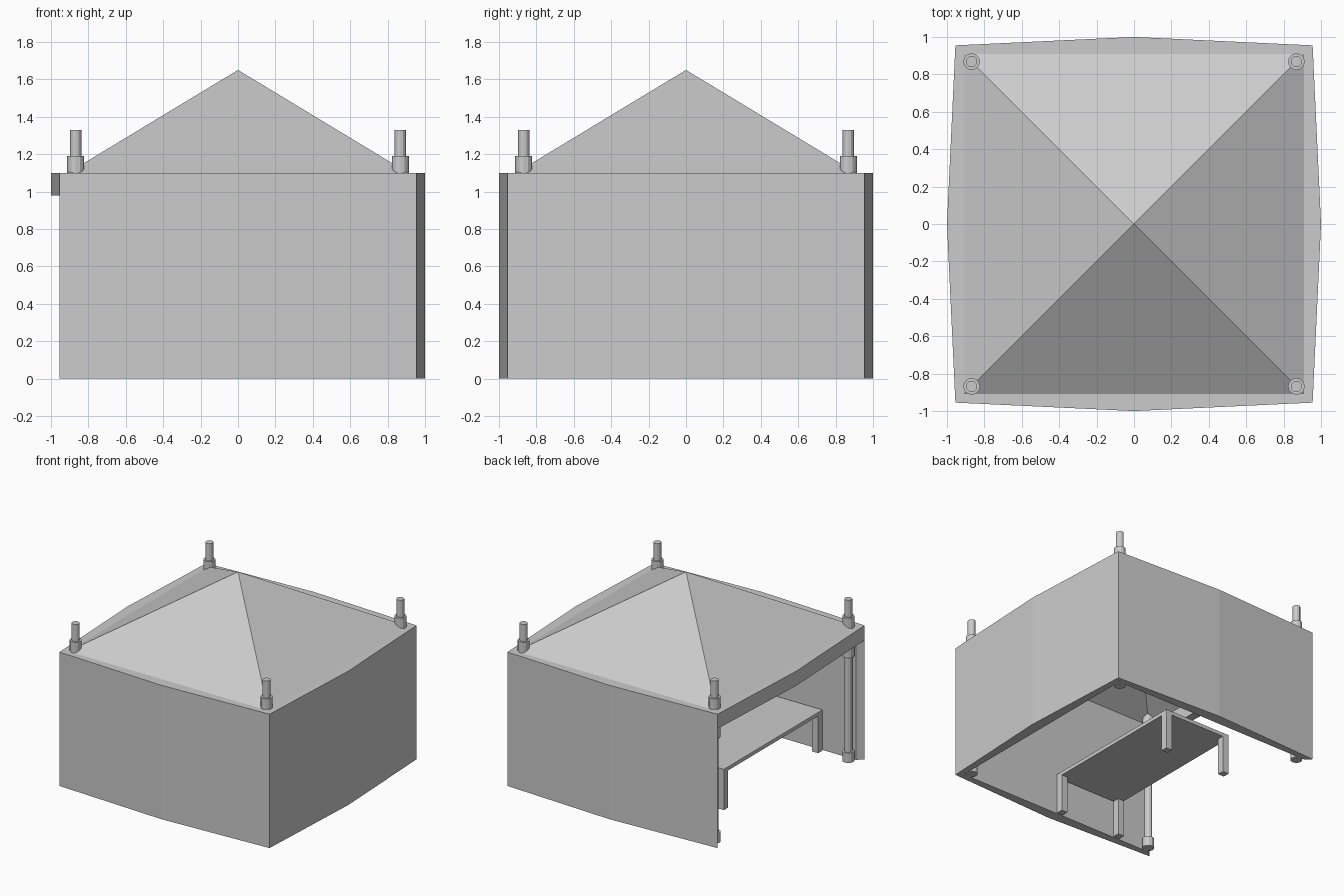
import bpy, bmesh
from math import pi
from mathutils import Matrix

if "Cube" in bpy.data.objects:
    bpy.data.objects.remove(bpy.data.objects["Cube"])

INNER, CORNER, MID, EAVE = 0.91, 0.955, 1.0, 1.10


def finish(bm, name):
    bmesh.ops.recalc_face_normals(bm, faces=bm.faces)
    mesh = bpy.data.meshes.new(name)
    bm.to_mesh(mesh)
    bm.free()
    obj = bpy.data.objects.new(name, mesh)
    bpy.context.collection.objects.link(obj)
    return obj


def panel(name, z0, z1, angle):
    """Wall slab: straight inside, bowed outside, mitred at the corners."""
    bm = bmesh.new()
    plan = [(-CORNER, -CORNER), (0, -MID), (CORNER, -CORNER), (INNER, -INNER), (-INNER, -INNER)]
    face = bm.faces.new([bm.verts.new((x, y, z0)) for x, y in plan])
    top = bmesh.ops.extrude_face_region(bm, geom=[face])["geom"]
    bmesh.ops.translate(bm, vec=(0, 0, z1 - z0),
                        verts=[v for v in top if isinstance(v, bmesh.types.BMVert)])
    bmesh.ops.rotate(bm, verts=bm.verts, matrix=Matrix.Rotation(angle, 3, 'Z'))
    return finish(bm, name)


def box(name, lo, hi):
    bm = bmesh.new()
    bmesh.ops.create_cube(bm, size=1)
    for v in bm.verts:
        v.co = [lo[i] + (v.co[i] + 0.5) * (hi[i] - lo[i]) for i in range(3)]
    return finish(bm, name)


def cylinder(name, x, y, r, z0, z1):
    bm = bmesh.new()
    bmesh.ops.create_cone(bm, cap_ends=True, segments=12, radius1=r, radius2=r, depth=z1 - z0,
                          matrix=Matrix.Translation((x, y, (z0 + z1) / 2)))
    return finish(bm, name)


# Three full walls and a short valance over the open left side
panel("front_wall", 0, EAVE, 0)
panel("right_wall", 0, EAVE, pi / 2)
panel("back_wall", 0, EAVE, pi)
panel("left_valance", 0.98, EAVE, -pi / 2)

# Hollow pyramid roof
bm = bmesh.new()
apex = bm.verts.new((0, 0, 1.65))
base = [bm.verts.new((sx * INNER, sy * INNER, EAVE))
        for sx, sy in ((-1, -1), (1, -1), (1, 1), (-1, 1))]
for i in range(4):
    bm.faces.new((base[i], base[(i + 1) % 4], apex))
finish(bm, "roof")

# Corner posts with top collars and feet
for sx, side in ((-1, "left"), (1, "right")):
    for sy, end in ((-1, "front"), (1, "back")):
        x, y = sx * 0.868, sy * 0.868
        tag = f"{end}_{side}"
        cylinder(f"post_{tag}", x, y, 0.03, 0.01, 1.33)
        cylinder(f"post_collar_{tag}", x, y, 0.045, 0.86, 1.19)
        cylinder(f"post_foot_{tag}", x, y, 0.045, 0, 0.08)

# Table inside
X0, X1, Y0, Y1, H, LEG = -0.61, 0.0, -0.90, 0.38, 0.335, 0.055
box("table_top", (X0, Y0, H - 0.03), (X1, Y1, H))
for x in (X0, X1 - LEG):
    for y in (Y0, Y1 - LEG):
        box("table_leg", (x, y, 0), (x + LEG, y + LEG, H - 0.03))
